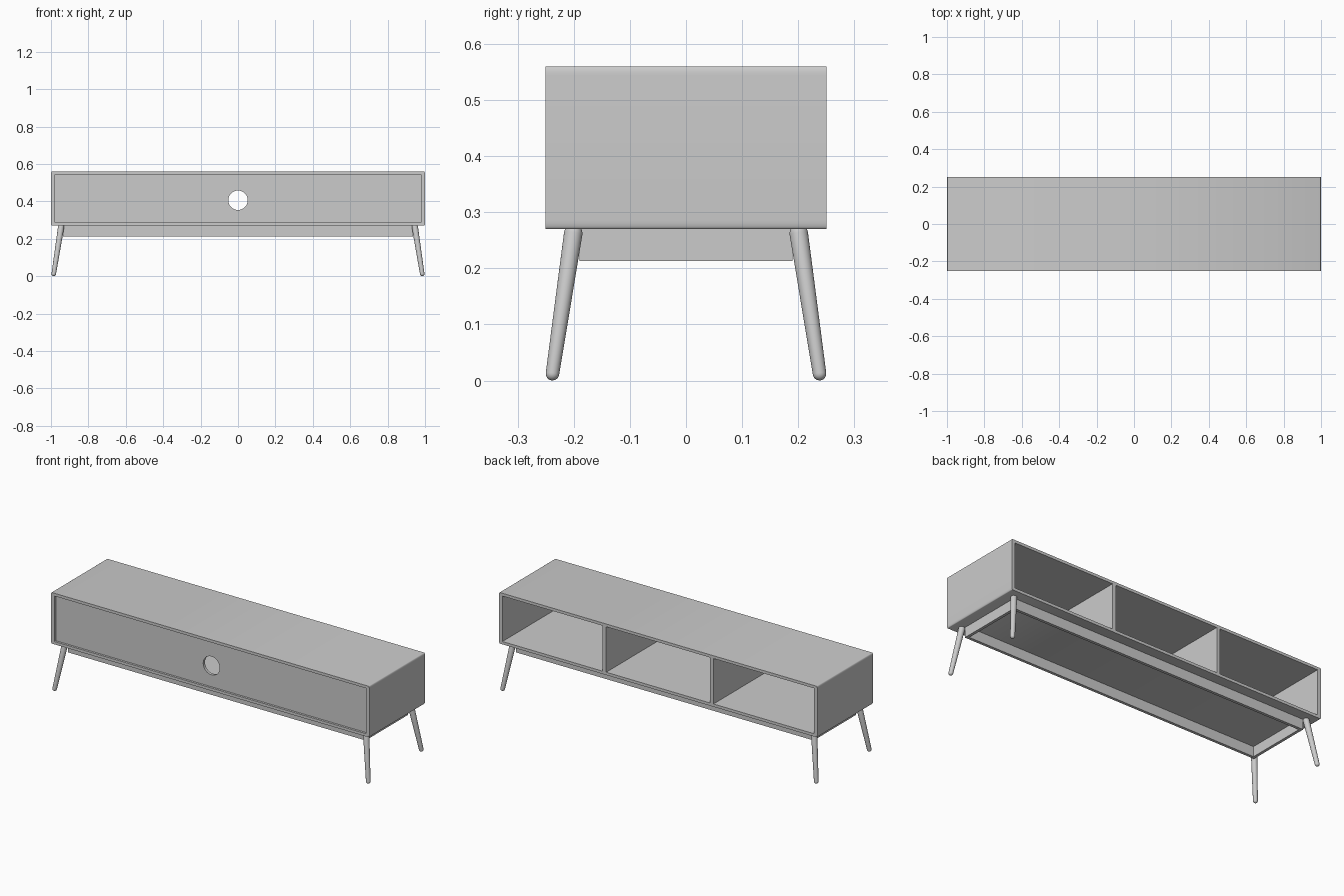
import bpy, bmesh, math
from mathutils import Vector

if "Cube" in bpy.data.objects:
    bpy.data.objects.remove(bpy.data.objects["Cube"], do_unlink=True)

# Single plain grey finish
grey = bpy.data.materials.new("plain_grey")
grey.use_nodes = True
COLOR = (0.6, 0.6, 0.6, 1)
grey.diffuse_color = COLOR
grey.node_tree.nodes["Principled BSDF"].inputs["Base Color"].default_value = COLOR

# Main dimensions
HALF_X, HALF_Y = 1.0, 0.25
BOTTOM, TOP = 0.27, 0.56
BOARD, SIDE = 0.016, 0.022
INNER_X = HALF_X - SIDE
INNER_H = TOP - BOTTOM - 2 * BOARD
MID_Z = (TOP + BOTTOM) / 2


def finish(name, bm):
    bmesh.ops.recalc_face_normals(bm, faces=bm.faces)
    mesh = bpy.data.meshes.new(name)
    bm.to_mesh(mesh)
    bm.free()
    obj = bpy.data.objects.new(name, mesh)
    bpy.context.collection.objects.link(obj)
    mesh.materials.append(grey)
    return obj


def box(name, center, size):
    bm = bmesh.new()
    bmesh.ops.create_cube(bm, size=1)
    bmesh.ops.scale(bm, vec=size, verts=bm.verts)
    bmesh.ops.translate(bm, vec=center, verts=bm.verts)
    return finish(name, bm)


def smooth(obj):
    bpy.ops.object.select_all(action="DESELECT")
    obj.select_set(True)
    bpy.context.view_layer.objects.active = obj
    bpy.ops.object.shade_smooth_by_angle(angle=math.radians(35))


def shell():
    """Open rectangular sleeve with softened outer long edges."""
    soft_x, soft_z, steps = 0.005, BOARD, 4
    bm = bmesh.new()
    outer, inner = [], []
    for i, (sx, sz) in enumerate([(1, 1), (-1, 1), (-1, -1), (1, -1)]):
        for k in range(steps + 1):
            a = math.pi / 2 * (i + k / steps)
            outer.append((sx * (HALF_X - soft_x) + soft_x * math.cos(a),
                          MID_Z + sz * ((TOP - BOTTOM) / 2 - soft_z) + soft_z * math.sin(a)))
            inner.append((sx * INNER_X, MID_Z + sz * INNER_H / 2))
    loops = [[bm.verts.new((x, y, z)) for x, z in ring]
             for ring, y in ((outer, -HALF_Y), (outer, HALF_Y),
                             (inner, HALF_Y), (inner, -HALF_Y))]
    n = len(outer)
    for r in range(4):
        a, b = loops[r], loops[(r + 1) % 4]
        for j in range(n):
            bm.faces.new((a[j], a[(j + 1) % n], b[(j + 1) % n], b[j]))
    bmesh.ops.remove_doubles(bm, verts=bm.verts, dist=1e-5)
    obj = finish("cabinet_shell", bm)
    smooth(obj)


shell()

# Recessed front panel with a round finger hole
panel = box("front_panel", (0, -HALF_Y + 0.02, MID_Z),
            (2 * INNER_X, 0.016, INNER_H))
bpy.ops.mesh.primitive_cylinder_add(vertices=48, radius=0.052, depth=0.1,
                                    location=(0, -HALF_Y + 0.02, 0.406),
                                    rotation=(math.pi / 2, 0, 0))
cutter = bpy.context.object
cutter.name = "hole_cutter"
cutter.hide_render = True
cut = panel.modifiers.new("hole", "BOOLEAN")
cut.operation = "DIFFERENCE"
cut.solver = "EXACT"
cut.object = cutter
bpy.context.view_layer.objects.active = panel
bpy.ops.object.modifier_apply(modifier=cut.name)
bpy.data.objects.remove(cutter, do_unlink=True)
smooth(panel)

# Dividers making three compartments open at the back
for side, s in (("left", 1), ("right", -1)):
    front = -HALF_Y + 0.028
    box("divider_" + side, (s * 0.337, (front + HALF_Y) / 2, MID_Z),
        (SIDE, HALF_Y - front, INNER_H))

# Hollow apron frame under the cabinet
APRON_X, APRON_Y, APRON_T = 0.935, 0.19, 0.016
APRON_LOW = 0.213
apron_z, apron_h = (APRON_LOW + BOTTOM) / 2, BOTTOM - APRON_LOW
for name, s in (("back", 1), ("front", -1)):
    box("apron_" + name, (0, s * (APRON_Y - APRON_T / 2), apron_z),
        (2 * APRON_X, APRON_T, apron_h))
for name, s in (("left", 1), ("right", -1)):
    box("apron_" + name, (s * (APRON_X - APRON_T / 2), 0, apron_z),
        (APRON_T, 2 * (APRON_Y - APRON_T), apron_h))


def leg(name, sx, sy):
    """Tapered, splayed leg turned from a round-ended profile."""
    foot = Vector((sx * 0.985, sy * 0.238, 0.0122))
    head = Vector((sx * 0.946, sy * 0.201, 0.262))
    axis = head - foot
    r0, r1, steps = 0.012, 0.0165, 6
    angles = [math.pi / 2 * k / steps for k in range(steps + 1)]
    profile = [(r0 * math.sin(a), -r0 * math.cos(a)) for a in angles]
    profile += [(r1 * math.cos(a), axis.length + r1 * math.sin(a)) for a in angles]
    bm = bmesh.new()
    verts = [bm.verts.new((r, 0, h)) for r, h in profile]
    edges = [bm.edges.new(pair) for pair in zip(verts, verts[1:])]
    bmesh.ops.spin(bm, geom=verts + edges, cent=(0, 0, 0), axis=(0, 0, 1),
                   angle=2 * math.pi, steps=24)
    bmesh.ops.remove_doubles(bm, verts=bm.verts, dist=1e-5)
    turn = Vector((0, 0, 1)).rotation_difference(axis).to_matrix()
    bmesh.ops.transform(bm, matrix=turn.to_4x4(), verts=bm.verts)
    bmesh.ops.translate(bm, vec=foot, verts=bm.verts)
    smooth(finish(name, bm))


for end, sy in (("front", -1), ("back", 1)):
    for side, sx in (("left", 1), ("right", -1)):
        leg(f"{end}_{side}_leg", sx, sy)
